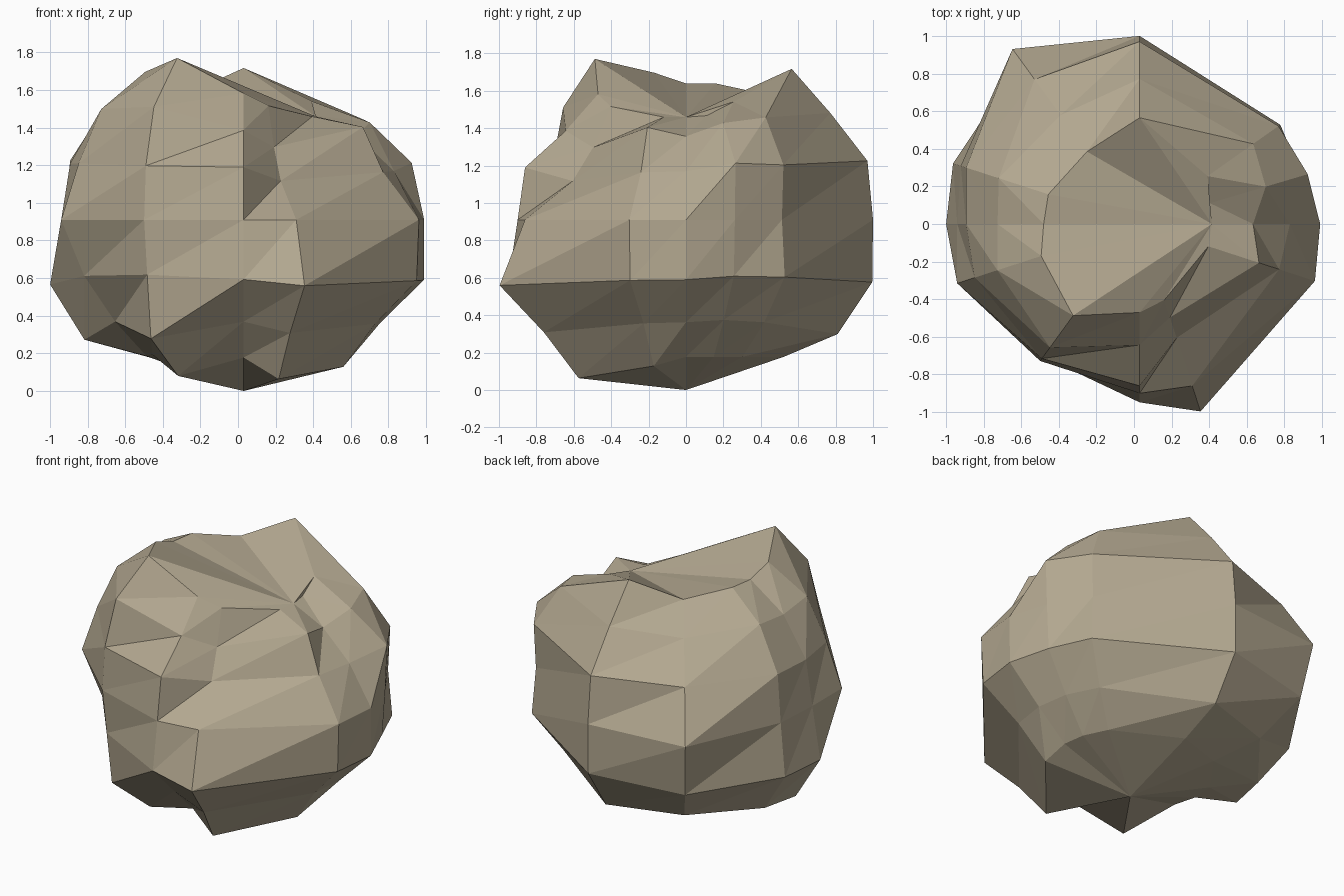
import bpy, bmesh
from math import sin, cos, radians

if "Cube" in bpy.data.objects:
    bpy.data.objects.remove(bpy.data.objects["Cube"])

# The boulder is a coarse sphere pushed in and out along its spokes.
CENTRE_X, CENTRE_Z = 0.03, 0.91
POLAR = [35, 53.5, 72, 90, 108.5, 127, 144.5]      # ring angles, top to bottom

# heading of each meridian -> distance from the centre at each ring
MERIDIANS = {
    0:    [.67, .75, .84, .96, 1.01, .91, .90],
    16.5: [.68, .87, .98, .92, .95, .89, .90],
    35.2: [.77, .92, .95, .89, .965, .91, .90],
    90:   [.985, .96, 1.02, 1.0, 1.05, 1.015, .90],
    126:  [.83, .89, 1.0, 1.15, 1.13, 1.02, .90],
    162:  [.89, .98, 1.02, 1.0, 1.10, 1.05, .90],
    180:  [.89, .94, .97, .97, 1.085, 1.06, .89],
    198:  [.96, .99, .97, 1.02, .94, .90, .88],
    234:  [1.05, 1.01, .93, .90, .92, 1.05, 1.02],
    270:  [.82, .80, .905, .90, 1.0, .90, .90],
    288:  [.74, .65, .67, .905, 1.105, 1.0, 1.04],
    342:  [.67, .83, .82, .98, 1.02, .92, .96],
}

bm = bmesh.new()


def spoke(heading, polar, dist):
    """Vertex at the given direction and distance from the centre."""
    h, p = radians(heading), radians(polar)
    return bm.verts.new((CENTRE_X + dist * sin(p) * cos(h),
                         dist * sin(p) * sin(h),
                         CENTRE_Z + dist * cos(p)))


cols = [[spoke(h, p, d) for p, d in zip(POLAR, dists)]
        for h, dists in MERIDIANS.items()]
bottom = spoke(0, 180, CENTRE_Z)

# Side facets, all split along the same diagonal, and underside fan
for i, a in enumerate(cols):
    b = cols[(i + 1) % len(cols)]
    for k in range(len(POLAR) - 1):
        bm.faces.new((a[k], a[k + 1], b[k]))
        bm.faces.new((a[k + 1], b[k + 1], b[k]))
    bm.faces.new((a[-1], bottom, b[-1]))

# Hollow top: a fan spreading from the lowest rim corner
for i in range(1, len(cols) - 1):
    bm.faces.new((cols[0][0], cols[i][0], cols[i + 1][0]))

bmesh.ops.recalc_face_normals(bm, faces=bm.faces)
mesh = bpy.data.meshes.new("boulder")
bm.to_mesh(mesh)
bm.free()

# Stone colour
stone = bpy.data.materials.new("stone")
stone.diffuse_color = (0.45, 0.39, 0.28, 1)
stone.use_nodes = True
stone.node_tree.nodes["Principled BSDF"].inputs["Base Color"].default_value = stone.diffuse_color
mesh.materials.append(stone)
bpy.context.collection.objects.link(bpy.data.objects.new("boulder", mesh))
